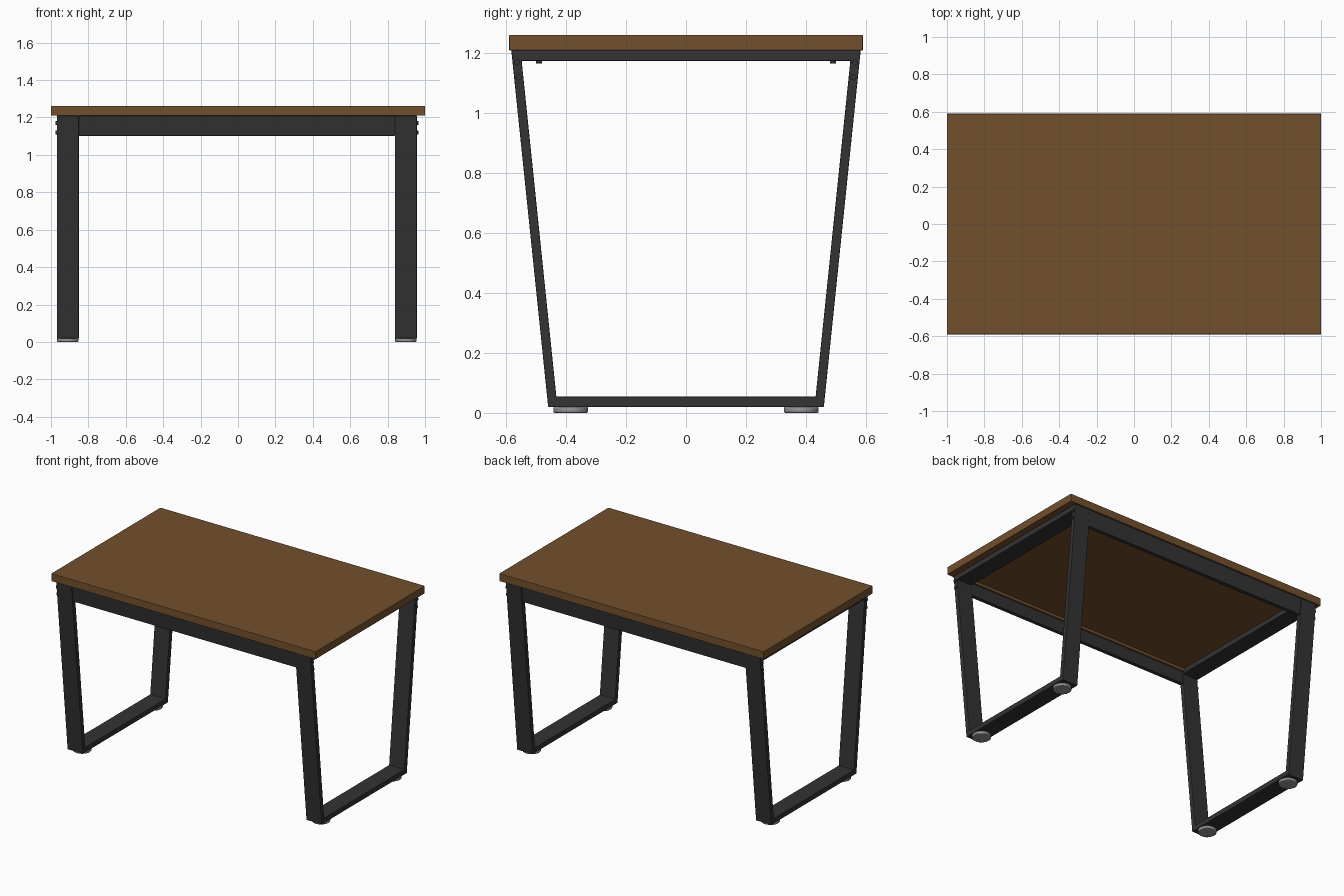
import bpy, bmesh
from math import pi

if "Cube" in bpy.data.objects:
    bpy.data.objects.remove(bpy.data.objects["Cube"])


def material(name, color, rough):
    m = bpy.data.materials.new(name)
    m.use_nodes = True
    m.diffuse_color = (*color, 1)
    bsdf = m.node_tree.nodes["Principled BSDF"]
    bsdf.inputs["Base Color"].default_value = (*color, 1)
    bsdf.inputs["Roughness"].default_value = rough
    return m


wood = material("brown wood", (0.17, 0.08, 0.027), 0.6)
steel = material("dark steel", (0.033, 0.033, 0.033), 0.5)
grey = material("grey foot", (0.3, 0.3, 0.3), 0.5)


def make(name, bm, mat, bevel=0):
    bmesh.ops.recalc_face_normals(bm, faces=bm.faces)
    mesh = bpy.data.meshes.new(name)
    bm.to_mesh(mesh)
    bm.free()
    mesh.materials.append(mat)
    ob = bpy.data.objects.new(name, mesh)
    bpy.context.collection.objects.link(ob)
    if bevel:
        mod = ob.modifiers.new("soft edges", "BEVEL")
        mod.width, mod.segments, mod.limit_method = bevel, 2, "ANGLE"
    return ob


def box(name, size, center, mat, bevel=0):
    bm = bmesh.new()
    bmesh.ops.create_cube(bm, size=1)
    bmesh.ops.scale(bm, vec=size, verts=bm.verts)
    bmesh.ops.translate(bm, vec=center, verts=bm.verts)
    return make(name, bm, mat, bevel)


def prism(name, loops, x0, x1, mat, bevel=0):
    """Extrude a y-z outline along x; a second loop cuts a hole."""
    bm = bmesh.new()
    rings = [[[bm.verts.new((x, y, z)) for y, z in loop] for loop in loops]
             for x in (x0, x1)]
    n = len(loops[0])
    for a, b in zip(*rings):
        for i in range(n):
            j = (i + 1) % n
            bm.faces.new((a[i], a[j], b[j], b[i]))
    for ring in rings:
        if len(ring) == 1:
            bm.faces.new(ring[0])
        else:
            outer, inner = ring
            for i in range(n):
                j = (i + 1) % n
                bm.faces.new((outer[i], outer[j], inner[j], inner[i]))
    return make(name, bm, mat, bevel)


def disc(name, radius, depth, center, mat, axis="Z", bevel=0, sides=32):
    bm = bmesh.new()
    bmesh.ops.create_cone(bm, cap_ends=True, segments=sides, radius1=radius,
                          radius2=radius, depth=depth)
    ob = make(name, bm, mat, bevel)
    ob.location = center
    if axis == "X":
        ob.rotation_euler.y = pi / 2
    bpy.ops.object.select_all(action="DESELECT")
    ob.select_set(True)
    bpy.context.view_layer.objects.active = ob
    bpy.ops.object.shade_smooth_by_angle()
    return ob


TOP, BASE, BAR = 1.21, 0.019, 0.035
SLOPE = 0.1034
MID = -0.006          # frame centre in x
IN, OUT = 0.845, 0.962


def leg_y(z, inset=0):
    """Outer face of the sloping leg at height z."""
    return 0.46 + (z - BASE) * SLOPE - inset


def outline(z0, z1, inset):
    return [(-leg_y(z0, inset), z0), (leg_y(z0, inset), z0),
            (leg_y(z1, inset), z1), (-leg_y(z1, inset), z1)]


# Table top
box("table_top", (2, 1.18, 0.052), (0, 0, TOP + 0.026), wood, 0.002)

# Closed leg frames with feet and bolts
for side, label in ((1, "left"), (-1, "right")):
    prism(label + "_leg_frame",
          [outline(BASE, TOP, 0), outline(BASE + BAR, TOP - BAR, 0.031)],
          MID + side * IN, MID + side * OUT, steel, 0.003)
    x = MID + side * (IN + OUT) / 2
    for end, where in ((-1, "front"), (1, "back")):
        tag = label + "_" + where
        disc(tag + "_foot", 0.058, 0.02, (x, end * 0.385, 0.01), grey, bevel=0.005)
        disc(tag + "_top_screw", 0.01, 0.012, (x, end * 0.49, TOP - BAR - 0.002),
             steel, sides=12)
        for z in (1.12, 1.17):
            disc(tag + "_side_bolt", 0.01, 0.016,
                 (MID + side * OUT, end * leg_y(z, 0.015), z), steel, "X", sides=12)

# Long rails between the frames, sloped with the legs, and wooden battens
for end, where in ((-1, "front"), (1, "back")):
    z0, z1 = 1.102, TOP
    prism(where + "_rail",
          [[(end * leg_y(z0, 0.003), z0), (end * leg_y(z1, 0.003), z1),
            (end * leg_y(z1, 0.03), z1), (end * leg_y(z0, 0.03), z0)]],
          MID - IN, MID + IN, steel, 0.003)
    box(where + "_batten", (2 * IN, 0.012, 0.018),
        (MID, end * 0.545, TOP - 0.009), wood)
